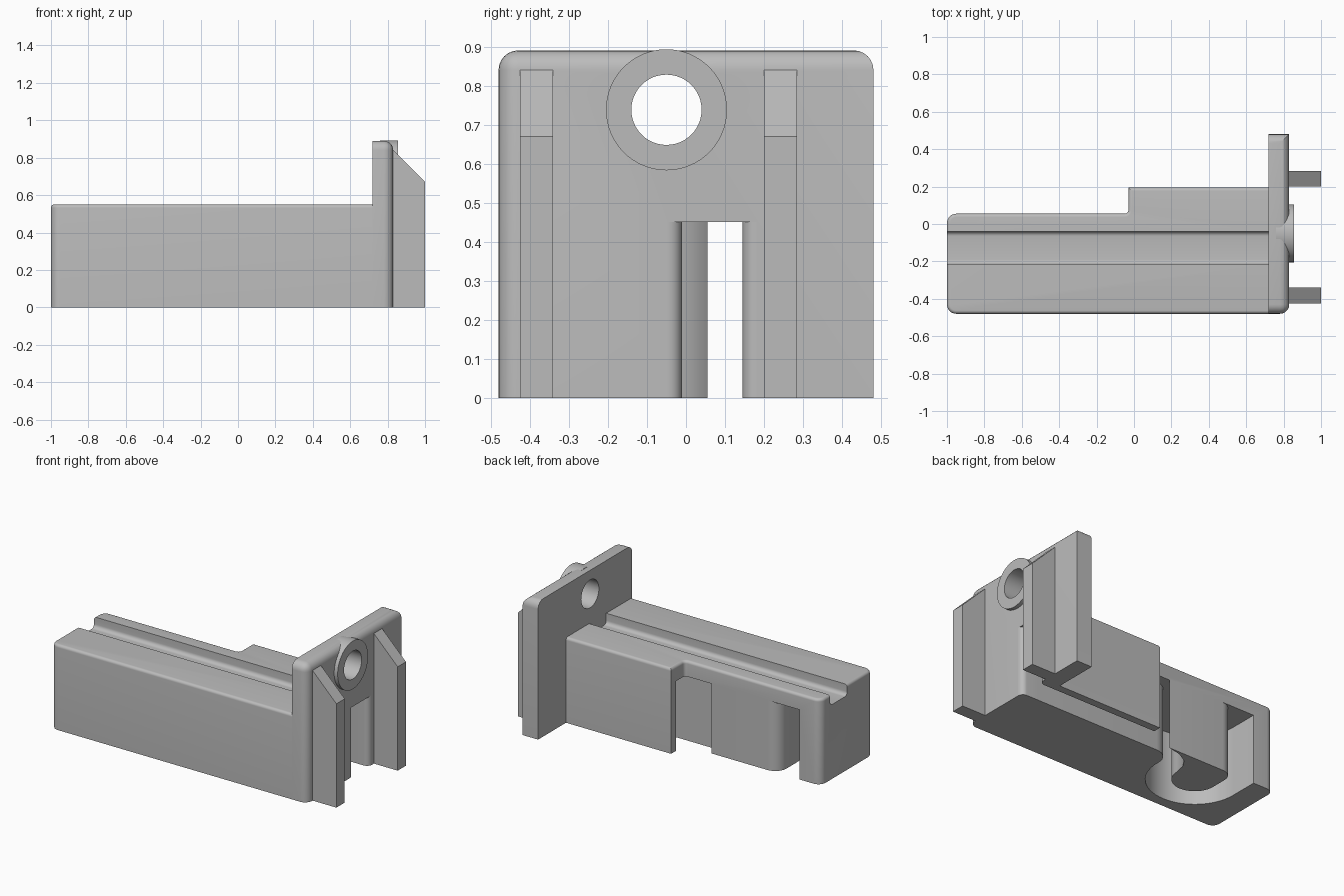
import bpy, bmesh, math
from mathutils import Vector

cube = bpy.data.objects.get("Cube")
if cube:
    bpy.data.objects.remove(cube)

grey = bpy.data.materials.new("plain_grey")
grey.use_nodes = True
grey.diffuse_color = (0.5, 0.5, 0.5, 1)
grey.node_tree.nodes["Principled BSDF"].inputs["Base Color"].default_value = (0.5, 0.5, 0.5, 1)


def arc(cx, cy, r, a0, a1, n=8):
    """Points along a circular arc, angles in degrees."""
    angles = [math.radians(a0 + (a1 - a0) * i / n) for i in range(n + 1)]
    return [(cx + r * math.cos(a), cy + r * math.sin(a)) for a in angles]


def prism(name, pts, axis, lo, hi, width=0.0, pick=None):
    """Extrude a 2D outline along an axis, then round the edges chosen by pick."""
    place = {"x": lambda p, d: (d, p[0], p[1]),
             "y": lambda p, d: (p[0], d, p[1]),
             "z": lambda p, d: (p[0], p[1], d)}[axis]
    bm = bmesh.new()
    face = bm.faces.new([bm.verts.new(place(p, lo)) for p in pts])
    out = bmesh.ops.extrude_face_region(bm, geom=[face])
    verts = [g for g in out["geom"] if isinstance(g, bmesh.types.BMVert)]
    bmesh.ops.translate(bm, verts=verts, vec=Vector(place((0, 0), hi - lo)))
    bmesh.ops.recalc_face_normals(bm, faces=bm.faces)
    if pick:
        edges = [e for e in bm.edges if pick(e.verts[0].co, e.verts[1].co)]
        bmesh.ops.bevel(bm, geom=edges, offset=width, segments=6, profile=0.5, affect="EDGES")
    mesh = bpy.data.meshes.new(name)
    bm.to_mesh(mesh)
    bm.free()
    obj = bpy.data.objects.new(name, mesh)
    bpy.context.collection.objects.link(obj)
    mesh.materials.append(grey)
    return obj


def select(obj):
    bpy.ops.object.select_all(action="DESELECT")
    obj.select_set(True)
    bpy.context.view_layer.objects.active = obj


def cut(obj, *cutters):
    for cutter in cutters:
        cutter.hide_render = True
        mod = obj.modifiers.new("cut", "BOOLEAN")
        mod.operation = "DIFFERENCE"
        mod.solver = "EXACT"
        mod.object = cutter
        select(obj)
        bpy.ops.object.modifier_apply(modifier=mod.name)


BACK, FRONT, TOP = 0.055, -0.48, 0.55
PLATE_IN, PLATE_OUT, PLATE_TOP = 0.72, 0.83, 0.89

# Long body with a wider step next to the plate
outline = (arc(-0.95, FRONT + 0.05, 0.05, 180, 270)
           + [(PLATE_IN, FRONT), (PLATE_IN, 0.195), (-0.03, 0.195)]
           + arc(-0.05, BACK + 0.02, 0.02, 0, -90, 5)
           + arc(-0.95, BACK - 0.05, 0.05, 90, 180))


def body_rim(a, b):
    return min(a.z, b.z) > TOP - 0.001 and min(a.x, b.x) < PLATE_IN - 0.001


body = prism("body", outline, "z", 0, TOP, 0.018, body_rim)

# End plate, rounded along the top and the front upright edge
a, b = FRONT, 0.48


def plate_rim(p, q):
    m = (p + q) / 2
    at_x, at_top = m.x > PLATE_OUT - 0.001, m.z > PLATE_TOP - 0.001
    at_front, at_side = m.y < a + 0.001, abs(m.y) > b - 0.001
    return (at_x and (at_top or at_front)) or (at_top and at_side)


plate = prism("end_plate", [(a, 0), (b, 0), (b, PLATE_TOP), (a, PLATE_TOP)], "x",
              PLATE_IN, PLATE_OUT, 0.05, plate_rim)

# Winding channel: flared mouth in the plate, a loop round an island, exit at the back
loop = (-0.565, -0.13)
channel = ([(0.9, -0.045)] + arc(0.795, -0.045, 0.035, 0, 90)
           + arc(-0.18, -0.11, 0.1, 90, 180)
           + arc(*loop, 0.285, 0, -180, 28)
           + [(-0.85, 0.1), (-0.62, 0.1)]
           + arc(-0.62, -0.025, 0.08, 90, 180)
           + arc(*loop, 0.135, 180, 360, 20)
           + [(-0.415, -0.06), (-0.38, -0.005), (-0.31, 0.035), (-0.22, BACK), (-0.2, 0.145)]
           + arc(0.795, 0.18, 0.035, 270, 360) + [(0.9, 0.18)])
channel_cutter = prism("channel_cutter", channel, "z", -0.1, 0.45)

# Rounded-bottom groove along the top of the body
groove = ([(-0.04, 0.7), (-0.215, 0.7)] + arc(-0.19, 0.505, 0.025, 180, 270, 6)
          + arc(-0.065, 0.505, 0.025, 270, 360, 6))
groove_cutter = prism("groove_cutter", groove, "x", -1.1, PLATE_IN + 0.1)

# Raised ring and the hole through it
HY, HZ = -0.05, 0.738
ring = prism("hole_ring", arc(HY, HZ, 0.155, 0, 360, 64)[:-1], "x", 0.76, 0.855)
hole_cutter = prism("hole_cutter", arc(HY, HZ, 0.09, 0, 360, 48)[:-1], "x", 0.6, 1)

cut(body, channel_cutter, groove_cutter)
cut(plate, channel_cutter, hole_cutter)
cut(ring, hole_cutter)
for cutter in (channel_cutter, groove_cutter, hole_cutter):
    bpy.data.objects.remove(cutter)

# Two upright ribs with sloped tops
rib = [(0.8, 0), (1, 0), (1, 0.67), (PLATE_OUT, 0.84), (0.8, 0.84)]
prism("front_rib", rib, "y", -0.425, -0.34)
prism("back_rib", rib, "y", 0.2, 0.284)

for obj in (body, plate, ring):
    select(obj)
    bpy.ops.object.shade_smooth_by_angle(angle=math.radians(30))
